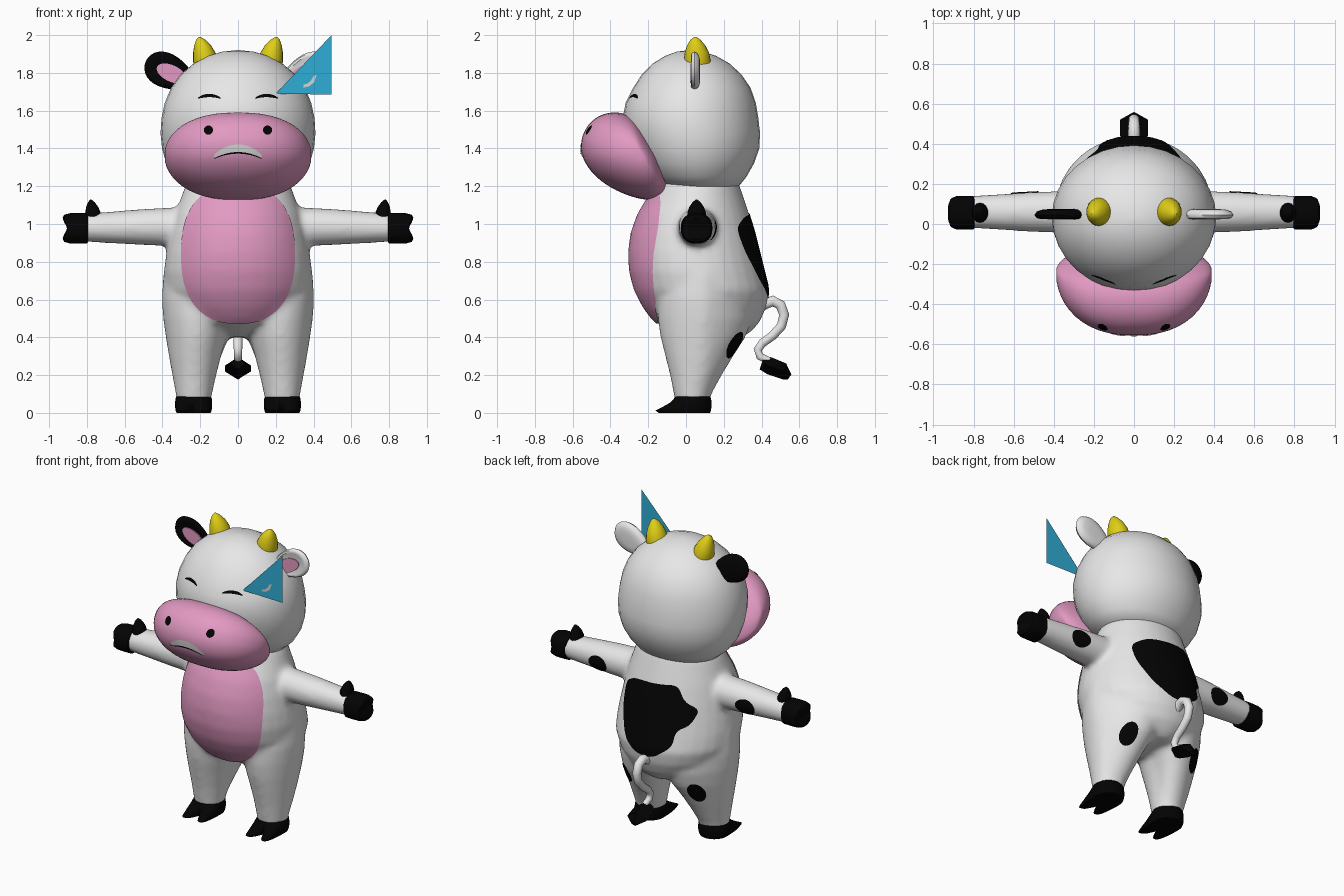
import bpy, bmesh, math
from mathutils import Vector
from mathutils.bvhtree import BVHTree

if "Cube" in bpy.data.objects:
    bpy.data.objects.remove(bpy.data.objects["Cube"])

TAU = math.tau


def material(name, rgb):
    m = bpy.data.materials.new(name)
    m.diffuse_color = (*rgb, 1)
    m.use_nodes = True
    m.node_tree.nodes["Principled BSDF"].inputs["Base Color"].default_value = m.diffuse_color
    return m


WHITE = material("white", (0.8, 0.8, 0.8))
BLACK = material("black", (0.001, 0.001, 0.001))
PINK = material("pink", (0.76, 0.32, 0.54))
YELLOW = material("yellow", (0.74, 0.62, 0.008))
BLUE = material("blue", (0.03, 0.42, 0.68))
GREY = material("pale grey", (0.66, 0.66, 0.64))


def finish(name, bm, mat, angle=45):
    me = bpy.data.meshes.new(name)
    bm.to_mesh(me)
    bm.free()
    ob = bpy.data.objects.new(name, me)
    bpy.context.collection.objects.link(ob)
    me.materials.append(mat)
    bpy.ops.object.select_all(action='DESELECT')
    ob.select_set(True)
    bpy.context.view_layer.objects.active = ob
    bpy.ops.object.shade_smooth_by_angle(angle=math.radians(angle))
    return ob


def oval(c, u, v, n=32, e=1.0):
    c, u, v = Vector(c), Vector(u), Vector(v)
    f = lambda t: math.copysign(abs(t) ** e, t)
    return [c + u * f(math.cos(TAU * i / n)) + v * f(math.sin(TAU * i / n)) for i in range(n)]


def loft(name, rings, mat, angle=45):
    """Closed skin over rings of equal length."""
    bm = bmesh.new()
    vs = [[bm.verts.new(p) for p in r] for r in rings]
    n = len(vs[0])
    for a, b in zip(vs, vs[1:]):
        for i in range(n):
            bm.faces.new((a[i], a[(i + 1) % n], b[(i + 1) % n], b[i]))
    bm.faces.new(vs[0])
    bm.faces.new(vs[-1])
    bmesh.ops.recalc_face_normals(bm, faces=bm.faces)
    return finish(name, bm, mat, angle)


def plate(name, outline, y, mat):
    """Flat sheet facing the front."""
    bm = bmesh.new()
    bm.faces.new([bm.verts.new((x, y, z)) for x, z in outline])
    return finish(name, bm, mat)


def stack(rows):
    """Rows of (z, x0, x1, y0, y1) to horizontal ovals."""
    return [oval(((x0 + x1) / 2, (y0 + y1) / 2, z), ((x1 - x0) / 2, 0, 0), (0, (y1 - y0) / 2, 0))
            for z, x0, x1, y0, y1 in rows]


def rounded(pts, k=.25):
    """Cut the corners of a closed outline twice."""
    for _ in range(2):
        pts = [(p[0] * (1 - t) + q[0] * t, p[1] * (1 - t) + q[1] * t)
               for p, q in zip(pts, pts[1:] + pts[:1]) for t in (k, 1 - k)]
    return pts


def project(name, rows, target, mat, side, closed=False, lift=0.005):
    """Thin sheet of (x, z) rows laid on the target; side -1 front, +1 back."""
    tree = BVHTree.FromObject(target, bpy.context.evaluated_depsgraph_get())
    bm = bmesh.new()
    vs = []
    for row in rows:
        line = []
        for x, z in row:
            hit, nor, _, _ = tree.ray_cast(Vector((x, side * 3, z)), Vector((0, -side, 0)))
            line.append(bm.verts.new(hit + nor * lift) if hit else None)
        vs.append(line)
    n = len(vs[0])
    for a, b in zip(vs, vs[1:]):
        for i in range(n if closed else n - 1):
            q = (a[i], a[(i + 1) % n], b[(i + 1) % n], b[i])
            if all(q):
                bm.faces.new(q)
    if closed and all(vs[0]):
        bm.faces.new(vs[0])
    bmesh.ops.recalc_face_normals(bm, faces=bm.faces)
    if sum(f.normal.y * f.calc_area() for f in bm.faces) * side < 0:
        bmesh.ops.reverse_faces(bm, faces=bm.faces)
    return finish(name, bm, mat)


def spot(name, outline, target, mat, side, rings=10):
    cx = sum(p[0] for p in outline) / len(outline)
    cz = sum(p[1] for p in outline) / len(outline)
    rows = [[(cx + (x - cx) * k / rings, cz + (z - cz) * k / rings) for x, z in outline]
            for k in range(1, rings + 1)]
    return project(name, rows, target, mat, side, True)


def flat_oval(cx, cz, rx, rz, n=24, e=1.0):
    return [(p.x, p.z) for p in oval((cx, 0, cz), (rx, 0, 0), (0, 0, rz), n, e)]


def arc(cx, cz, half, sag, thick, n=16):
    """Arched strip with tapered ends."""
    ts = [i / n * 2 - 1 for i in range(n + 1)]
    return [[(cx + half * t, cz - sag * t * t + k * thick / 2 * (1.05 - t * t) ** 0.5) for t in ts]
            for k in (-1, 0, 1)]


# torso, legs and arms fused into one skin
parts = [loft("body", stack([(z, -h, h, f, b) for z, f, b, h in (
    (1.26, -.13, .26, .24), (1.2, -.165, .285, .28), (1.05, -.255, .335, .335), (.95, -.29, .365, .36),
    (.85, -.303, .39, .38), (.75, -.298, .415, .393), (.65, -.272, .44, .39), (.56, -.225, .425, .35),
    (.48, -.165, .39, .28), (.43, -.06, .345, .16), (.4, .02, .3, .08))]), WHITE)]
for s in (-1, 1):
    rings = stack([(z, s * a, s * b, f, k) for z, a, b, f, k in (
        (.06, .14, .325, -.06, .125), (.1, .137, .33, -.065, .135), (.2, .115, .348, -.085, .19),
        (.3, .09, .366, -.11, .25), (.4, .06, .383, -.135, .315), (.5, .035, .397, -.15, .35),
        (.6, .03, .404, -.15, .345), (.72, .08, .398, -.12, .31), (.82, .16, .375, -.05, .22))])
    for ring in rings:  # the backs of the legs lean inwards
        for p in ring:
            p.x -= s * .3 * max(0, p.y - .1)
    parts.append(loft("leg", rings, WHITE))
    parts.append(loft("arm", [oval((s * x, .06, z), (0, ry, 0), (0, 0, rz)) for x, z, ry, rz in (
        (.2, .985, .11, .11), (.33, .985, .106, .104), (.5, .984, .1, .096), (.82, .98, .08, .074))], WHITE))
for p in parts:
    p.select_set(True)
body = parts[0]
bpy.context.view_layer.objects.active = body
bpy.ops.object.join()
mod = body.modifiers.new("fuse", 'REMESH')
mod.mode, mod.voxel_size, mod.use_smooth_shade = 'VOXEL', 0.017, True
mod = body.modifiers.new("soften", 'SMOOTH')
mod.factor, mod.iterations = 0.5, 8
for m in list(body.modifiers):
    bpy.ops.object.modifier_apply(modifier=m.name)

# head
head = loft("head", stack([(z, -h, h, f, b) for z, f, b, h in (
    (1.19, -.08, .24, .22), (1.2, -.13, .28, .28), (1.25, -.2, .32, .335), (1.32, -.26, .36, .38),
    (1.4, -.3, .388, .402), (1.48, -.325, .392, .41), (1.56, -.335, .383, .405), (1.64, -.32, .37, .388),
    (1.72, -.28, .342, .355), (1.79, -.235, .295, .305), (1.85, -.175, .23, .235), (1.89, -.11, .16, .16),
    (1.912, -.05, .09, .085), (1.92, .01, .03, .012))]), WHITE)

# muzzle: side profile shrinking towards both cheeks
profile = rounded([(-.558, 1.4), (-.55, 1.47), (-.505, 1.545), (-.43, 1.588), (-.34, 1.592), (-.26, 1.55),
                   (-.13, 1.36), (-.095, 1.22), (-.1, 1.155), (-.16, 1.122), (-.27, 1.137), (-.385, 1.183),
                   (-.48, 1.25), (-.54, 1.33)])
rings = []
for k in range(1, 24):
    a = math.pi * k / 24
    x = -.39 * math.copysign(abs(math.cos(a)) ** .85, math.cos(a))
    r = math.sin(a)
    rings.append([Vector((x, -.24 + (y + .24) * r, 1.365 + (z - 1.365) * r)) for y, z in profile])
muzzle = loft("muzzle", rings, PINK)

# belly and black patches
spot("belly", flat_oval(0, .84, .298, .365, 64, .82), body, PINK, -1, 16)
back = [(.25, .98), (.155, 1.04), (-.04, 1.055), (-.15, 1.065), (-.2, .97), (-.28, .92), (-.25, .83),
        (-.18, .79), (-.17, .69), (-.05, .605), (.07, .61), (.17, .68), (.24, .84)]
spot("back_patch", rounded(back, .2), body, BLACK, 1, 14)

for s in (-1, 1):
    spot("leg_patch", flat_oval(s * .255, .36, .045, .07), body, BLACK, 1)
    spot("arm_patch", flat_oval(s * .545, .968, .07, .05), body, BLACK, 1)

    # face details
    project("eye", arc(s * .15, 1.678, .06, .014, .017), head, BLACK, -1)
    spot("nostril", flat_oval(s * .155, 1.495, .024, .024), muzzle, BLACK, -1, 4)

    # horns
    loft("horn", [oval((s * x, y, z), (r, 0, 0), (0, r * 1.08, 0), 20) for x, y, z, r in (
        (.165, .06, 1.81, .062), (.172, .06, 1.86, .066), (.178, .058, 1.905, .06),
        (.187, .054, 1.945, .045), (.197, .05, 1.975, .025), (.203, .05, 1.99, .006))], YELLOW)

    # ears, wider at the tip, with pink inside
    rings = []
    for y, k in ((.03, .72), (.026, .82), (.03, .93), (.045, 1), (.062, .92), (.072, .7), (.075, .4)):
        ring = []
        for i in range(32):
            c, d = math.cos(TAU * i / 32), math.sin(TAU * i / 32)
            a, b = .142 * k * c, .09 * k * d * (1 + .25 * c)
            ring.append(Vector((s * (.36 + .9 * a - .42 * b), y, 1.803 + .42 * a + .9 * b)))
        rings.append(ring)
    loft("ear", rings, BLACK if s < 0 else WHITE)
    u, v = Vector((s * .9, 0, .42)), Vector((-s * .42, 0, .9))
    loft("inner_ear", [oval((s * .352, y, 1.797), u * .085, v * .044) for y in (.023, .032)], PINK)

    # hand hooves with a cleft end, and thumb
    rings = [oval((s * x, .056, .977), (0, .083 * k, 0), (0, 0, .08 * k), 32, .85) for x, k in (
        (.795, .93), (.80, 1), (.85, 1.01), (.89, 1), (.92, .9), (.93, .7), (.932, .4), (.932, .1))]
    for ring, depth in zip(rings[3:], (.004, .015, .024, .027, .027)):
        for p in ring:
            p.x -= s * depth * math.exp(-((p.z - .977) / .035) ** 2)
    loft("hand_hoof", rings, BLACK)
    loft("thumb", [oval((s * x, .056, z), (r, 0, 0), (0, r * 1.2, 0), 16) for x, z, r in (
        (.765, 1.02, .04), (.768, 1.06, .041), (.772, 1.09, .032), (.776, 1.115, .018), (.78, 1.13, .003))], BLACK)

    # cloven feet
    rings = []
    for z, k, e in ((0, .92, .11), (.012, .97, .125), (.03, 1, .085), (.055, 1, .035), (.075, .98, .008),
                    (.088, .93, 0)):
        ring = []
        for i in range(40):
            t = TAU * i / 40
            y = .035 + .1 * k * math.sin(t) - (e * abs(math.sin(2 * t)) if math.sin(t) < 0 else 0)
            ring.append(Vector((s * (.235 + .098 * k * math.cos(t)), y, z)))
        rings.append(ring)
    loft("foot_hoof", rings, BLACK)

# mouth
project("mouth", arc(0, 1.4, .125, .04, .042), muzzle, GREY, -1)
project("mouth_line", arc(0, 1.378, .125, .03, .008), muzzle, BLACK, -1, lift=.007)

# tail and tuft
path = [Vector((0, y, z)) for y, z in (
    (.36, .53), (.41, .575), (.46, .592), (.5, .572), (.52, .52), (.505, .46),
    (.46, .41), (.405, .37), (.38, .335), (.39, .3), (.44, .275))]
rings = []
for i, p in enumerate(path):
    t = (path[min(i + 1, len(path) - 1)] - path[max(i - 1, 0)]).normalized()
    r = .032 - .0012 * i
    rings.append(oval(p, (r, 0, 0), Vector((0, -t.z, t.y)) * r, 14))
loft("tail", rings, WHITE, 80)
loft("tail_tuft", [oval((0, y, z), (rx, 0, 0), (0, .01, rz), 4) for y, z, rx, rz in (
    (.4, .262, .04, .032), (.44, .25, .07, .045), (.52, .22, .07, .042), (.548, .19, .02, .014))], BLACK, 30)

# floating blue triangle with a pale crescent
plate("blue_triangle", [(.2, 1.69), (.495, 1.685), (.495, 2.0)], -.236, BLUE)
plate("crescent", [(.345, 1.722), (.375, 1.728), (.403, 1.75), (.416, 1.79), (.4, 1.783), (.385, 1.757),
                   (.365, 1.742), (.348, 1.738)], -.239, GREY)
